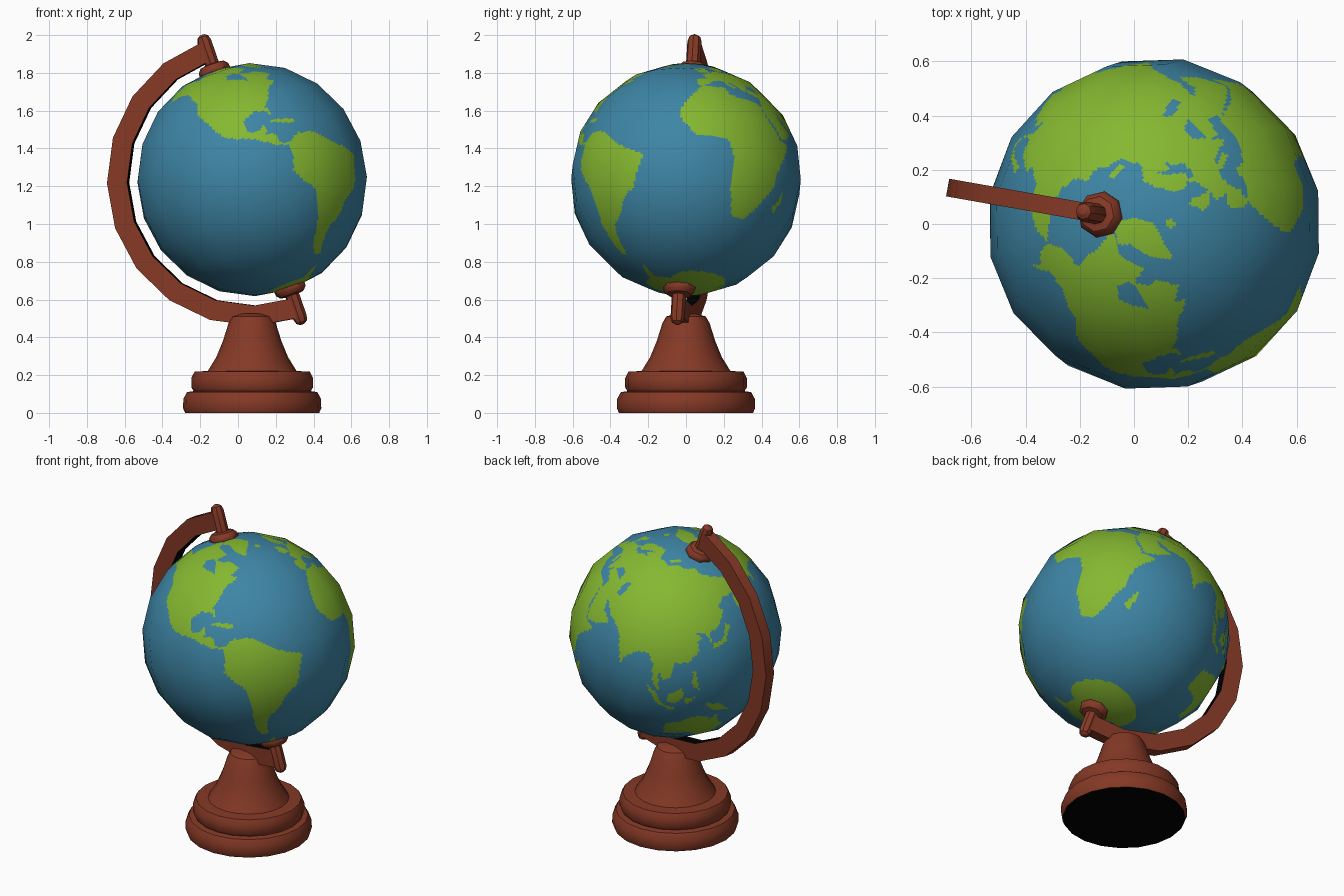
import bpy, bmesh, math
from mathutils import Matrix, Vector

if "Cube" in bpy.data.objects:
    bpy.data.objects.remove(bpy.data.objects["Cube"])

CX, CZ, R = 0.075, 1.235, 0.617
# Tilted frame of the globe: local z is the polar axis, local x points at the arm
FRAME = (Matrix.Translation((CX, 0, CZ)) @ Matrix.Rotation(math.radians(170), 4, 'Z')
         @ Matrix.Rotation(math.radians(19.4), 4, 'Y'))


def material(name, rgb):
    m = bpy.data.materials.new(name)
    m.diffuse_color = (*rgb, 1)
    m.use_nodes = True
    m.node_tree.nodes["Principled BSDF"].inputs["Base Color"].default_value = m.diffuse_color
    return m


OCEAN = material("ocean_blue", (0.047, 0.235, 0.376))
LAND = material("land_green", (0.235, 0.480, 0.030))
WOOD = material("red_brown_wood", (0.235, 0.041, 0.019))
BLACK = material("black_underside", (0.0, 0.0, 0.0))


def finish(name, bm, mats, matrix, angle=35):
    me = bpy.data.meshes.new(name)
    bmesh.ops.recalc_face_normals(bm, faces=bm.faces[:])
    bm.to_mesh(me)
    bm.free()
    for m in mats:
        me.materials.append(m)
    me.polygons.foreach_set("use_smooth", [True] * len(me.polygons))
    if angle:
        me.set_sharp_from_angle(angle=math.radians(angle))
    ob = bpy.data.objects.new(name, me)
    ob.matrix_world = matrix
    bpy.context.scene.collection.objects.link(ob)
    return ob


def lathe(name, profile, sides, matrix, mats, turn=0.0, black_bottom=False):
    bm = bmesh.new()
    rings = []
    for r, z in profile:
        rings.append([bm.verts.new((r * math.cos(turn + math.tau * i / sides),
                                    r * math.sin(turn + math.tau * i / sides), z))
                      for i in range(sides)])
    for a, b in zip(rings, rings[1:]):
        for i in range(sides):
            k = (i + 1) % sides
            bm.faces.new((a[i], a[k], b[k], b[i]))
    bottom = bm.faces.new(rings[0][::-1])
    bottom.material_index = 1 if black_bottom else 0
    bm.faces.new(rings[-1])
    return finish(name, bm, mats, matrix)


# Stand
lathe("stand", [(0.355, 0), (0.366, 0.025), (0.364, 0.075), (0.345, 0.11), (0.31, 0.115),
                (0.322, 0.135), (0.322, 0.185), (0.305, 0.218), (0.235, 0.222),
                (0.19, 0.295), (0.155, 0.38), (0.125, 0.475), (0.105, 0.51), (0.05, 0.527)],
      20, Matrix.Translation((CX, 0, 0)), [WOOD, BLACK], black_bottom=True)

# Pole pins with flanges, one at each end of the axis
PIN = [(0.075, 0.585), (0.086, 0.605), (0.084, 0.625), (0.066, 0.645), (0.038, 0.65),
       (0.038, 0.775), (0.030, 0.800), (0.012, 0.812)]
lathe("top_pin", PIN, 8, FRAME, [WOOD])
lathe("bottom_pin", PIN, 8, FRAME @ Matrix.Rotation(math.pi, 4, 'X'), [WOOD])

# Half-ring arm from pole to pole
bm = bmesh.new()
loops = []
for k in range(11):
    a = math.pi * k / 10
    loops.append([bm.verts.new((r * math.sin(a), y, r * math.cos(a)))
                  for r, y in ((0.667, -0.033), (0.775, -0.033), (0.775, 0.033), (0.667, 0.033))])
for a, b in zip(loops, loops[1:]):
    for i in range(4):
        k = (i + 1) % 4
        f = bm.faces.new((a[i], a[k], b[k], b[i]))
        f.material_index = 1 if i == 3 else 0
bm.faces.new(loops[0])
bm.faces.new(loops[-1][::-1])
finish("arm", bm, [WOOD, BLACK], FRAME)

# Coast outlines as (longitude, latitude)
north_america = [(-168, 66), (-156, 71), (-128, 70), (-122, 75), (-95, 81), (-65, 83), (-78, 75),
                 (-64, 66), (-78, 63), (-70, 59), (-64, 60), (-56, 52), (-65, 49), (-60, 46),
                 (-70, 43), (-76, 36), (-81, 31), (-80, 25), (-83, 29.5), (-90, 30), (-97, 27),
                 (-97, 20), (-91, 18.5), (-87, 21.5), (-88, 16), (-83, 15), (-82, 9), (-77, 9),
                 (-77, 7), (-85, 9.5), (-95, 15.5), (-105, 19), (-111, 23), (-117, 32),
                 (-124, 40), (-124, 48), (-135, 58), (-150, 60), (-163, 54.5), (-158, 59), (-166, 61)]
south_america = [(-78, 8), (-72, 12), (-62, 10.5), (-50, 1), (-44, -2), (-35, -6), (-39, -15),
                 (-41, -22), (-48, -26), (-54, -34), (-62, -39), (-65, -45), (-67, -55),
                 (-73, -54), (-75, -47), (-72, -32), (-71, -18), (-77, -12), (-81, -5), (-79, 2)]
greenland = [(-73, 78), (-60, 82), (-32, 83.5), (-18, 78), (-22, 71), (-38, 65), (-44, 60),
             (-53, 66), (-57, 75)]
africa = [(-6, 35.5), (10, 37), (11, 33), (20, 31), (33, 31), (37, 21), (43, 12), (51, 12),
          (42, -1), (40, -14), (35, -22), (32, -28), (26, -34), (18, -34), (12, -17), (13, -6),
          (9, 4), (-8, 4.5), (-17, 14), (-16, 22), (-10, 31)]
europe = [(-9, 37), (-9, 43), (-1, 44), (-4, 48), (2, 51), (8, 54), (10, 57), (12, 54), (21, 55),
          (24, 59), (30, 60), (22, 61), (25, 65), (18, 62), (17, 57), (12, 56), (5, 59), (5, 62),
          (14, 68), (25, 71), (41, 67), (50, 68), (50, 36), (36, 36), (27, 37), (26, 40),
          (23, 37), (19, 42), (13, 45), (18, 40), (16, 38), (10, 44), (3, 43), (0, 39), (-5, 36)]
asia = [(44, 68), (60, 69), (70, 73), (80, 73), (104, 77), (113, 74), (140, 72), (160, 70),
        (180, 69), (190, 66), (178, 63), (163, 60), (162, 55), (157, 51), (156, 58), (160, 61),
        (143, 59), (136, 54), (141, 52), (135, 44), (128, 40), (129, 35), (125, 39), (118, 39),
        (122, 37), (120, 34), (122, 30), (117, 23), (108, 21), (109, 12), (105, 9), (101, 13),
        (104, 1.5), (101, 4), (98, 9), (97, 16), (92, 22), (86, 20), (80, 14), (78, 8), (73, 17),
        (72, 21), (67, 25), (57, 26), (50, 30), (48, 30), (51, 25), (56, 24), (59, 22), (52, 16),
        (44, 13), (38, 22), (34, 29), (36, 37), (44, 42)]
australia = [(114, -22), (122, -18), (130, -12), (136, -12), (139, -17), (142, -11), (146, -19),
             (153, -26), (150, -37), (144, -38), (138, -34), (131, -31), (118, -35), (115, -33)]
antarctica = [(-181, -78), (-150, -77), (-100, -73), (-75, -73), (-60, -63), (-60, -74), (-35, -78),
              (-10, -71), (50, -67), (110, -66), (145, -67), (170, -72), (165, -78), (181, -78),
              (181, -91), (-181, -91)]
# Islands
britain = [(-6, 50), (1, 51), (-2, 57), (-5, 58.5), (-10, 53)]
iceland = [(-24, 65), (-20, 66.5), (-14, 65), (-19, 63)]
japan = [(130, 31), (140, 35), (142, 40), (145, 43), (141, 45.5), (139, 38), (131, 34.5)]
sumatra_java = [(95, 6), (104, -1), (107, -6), (115, -7), (115, -9), (105, -7.5)]
borneo = [(109, 1), (117, 7), (118, 1), (115, -4), (110, -3)]
sulawesi = [(119, 1), (125, 2), (121, -5)]
philippines = [(120, 18), (122, 18), (126, 7), (122, 8)]
new_guinea = [(131, -1), (141, -3), (150, -10), (138, -8)]
madagascar = [(49, -12), (50, -16), (47, -25), (43.5, -23)]
new_zealand = [(173, -35), (178, -38), (170, -47), (167, -46), (172, -41)]
cuba = [(-85, 22.5), (-77, 22), (-68, 19), (-74, 18), (-78, 20)]
arctic_isles = [(52, 71), (58, 71), (68, 77), (58, 76)]
# Inland seas
hudson_bay = [(-94, 59), (-92, 64), (-82, 64), (-78, 60), (-79, 52), (-83, 54)]
black_sea = [(28, 42), (31, 46), (38, 46), (41, 42), (35, 41.5)]
caspian = [(47, 44), (52, 47), (53, 41), (54, 37), (50, 37)]


def boxed(poly):
    xs, ys = zip(*poly)
    return poly, min(xs), max(xs), min(ys), max(ys)


LANDS = [boxed(p) for p in (north_america, south_america, greenland, africa, europe, asia, australia,
                            antarctica, britain, iceland, japan, sumatra_java, borneo, sulawesi,
                            philippines, new_guinea, madagascar, new_zealand, cuba, arctic_isles)]
SEAS = [boxed(p) for p in (hudson_bay, black_sea, caspian)]


def inside(shape, x, y):
    poly, x0, x1, y0, y1 = shape
    if x < x0 or x > x1 or y < y0 or y > y1:
        return False
    hit = False
    ax, ay = poly[-1]
    for bx, by in poly:
        if (ay > y) != (by > y) and x < ax + (bx - ax) * (y - ay) / (by - ay):
            hit = not hit
        ax, ay = bx, by
    return hit


def is_land(lon, lat):
    land = any(inside(s, lon, lat) or (lon < -165 and inside(s, lon + 360, lat)) for s in LANDS)
    return land and not any(inside(s, lon, lat) for s in SEAS)


# Globe: 16 x 10 flat panels, each finely divided so the coasts can be coloured
SEG, RING, S = 16, 10, 16


def corner(i, j):
    lon = math.radians(-180 + 360 * i / SEG - 157.5)
    lat = math.radians(-90 + 180 * j / RING)
    return Vector((math.cos(lat) * math.cos(lon), math.cos(lat) * math.sin(lon), math.sin(lat))) * R


bm = bmesh.new()
W, H = SEG * S, RING * S
grid = []
for j in range(H + 1):
    cj = min(j // S, RING - 1)
    v = j / S - cj
    row = []
    for i in range(W):
        ci, u = i // S, (i % S) / S
        low = corner(ci, cj).lerp(corner(ci + 1, cj), u)
        high = corner(ci, cj + 1).lerp(corner(ci + 1, cj + 1), u)
        row.append(bm.verts.new(low.lerp(high, v)))
    grid.append(row)
for j in range(H):
    lat = -90 + 180 * (j + 0.5) / H
    for i in range(W):
        k = (i + 1) % W
        f = bm.faces.new((grid[j][i], grid[j][k], grid[j + 1][k], grid[j + 1][i]))
        f.material_index = int(is_land(-180 + 360 * (i + 0.5) / W, lat))
bmesh.ops.remove_doubles(bm, verts=grid[0] + grid[-1], dist=1e-5)
globe = finish("globe", bm, [OCEAN, LAND], FRAME, angle=None)
# Round shading over the flat panels
globe.data.normals_split_custom_set_from_vertices([v.co.normalized() for v in globe.data.vertices])
